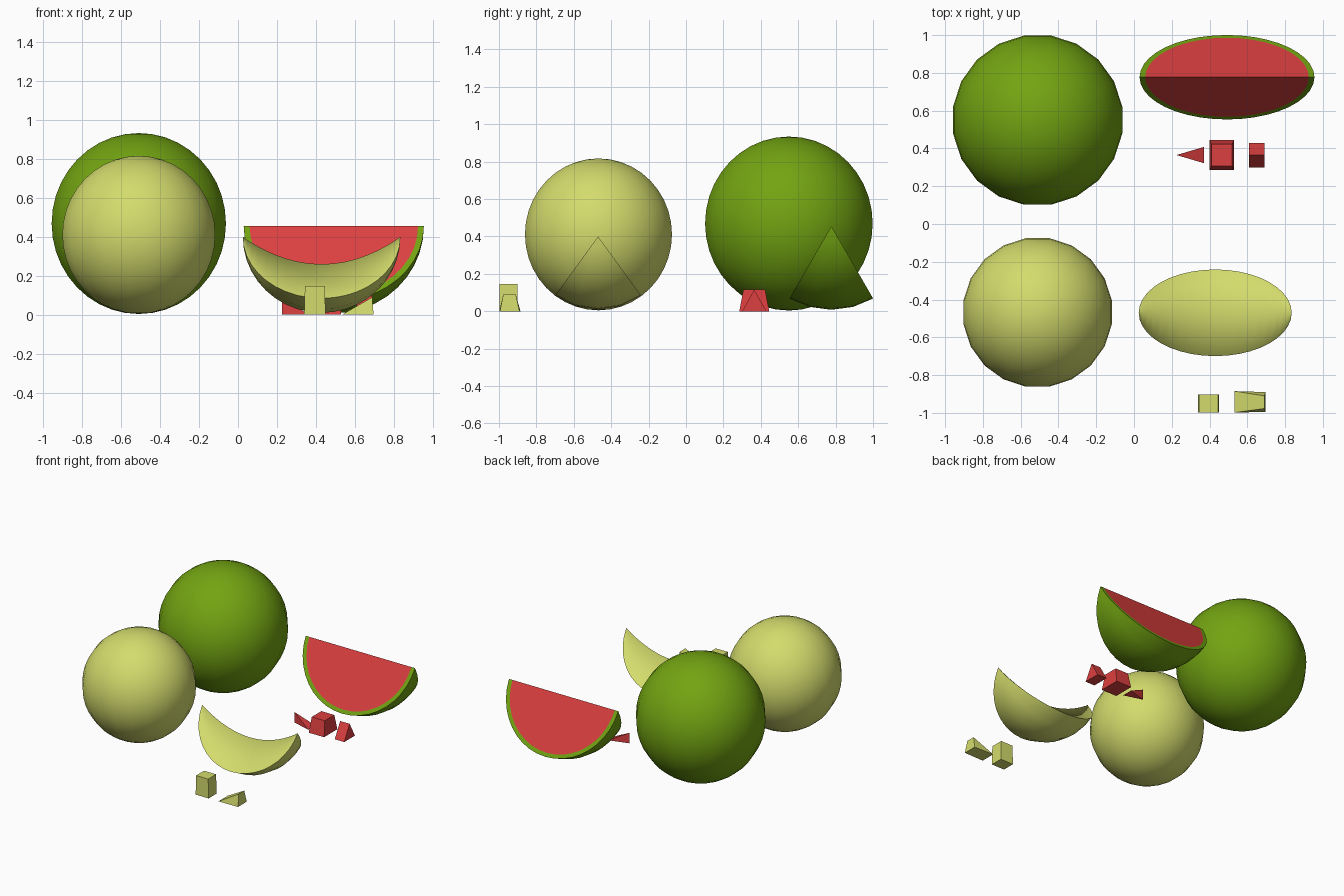
import bpy, bmesh, math
from mathutils import Matrix

if "Cube" in bpy.data.objects:
    bpy.data.objects.remove(bpy.data.objects["Cube"])


def material(name, rgb):
    m = bpy.data.materials.new(name)
    m.diffuse_color = (*rgb, 1)
    m.use_nodes = True
    m.node_tree.nodes["Principled BSDF"].inputs["Base Color"].default_value = m.diffuse_color
    return m


GREEN = material("green_rind", (0.17, 0.37, 0.006))
RED = material("red_flesh", (0.72, 0.05, 0.05))
YELLOW = material("pale_yellow_green", (0.65, 0.71, 0.15))


def finish(bm, name, mats, smooth=False, sharp=40):
    bmesh.ops.recalc_face_normals(bm, faces=bm.faces)
    for f in bm.faces:
        f.smooth = smooth
    for e in bm.edges:
        if len(e.link_faces) == 2 and e.calc_face_angle(0) > math.radians(sharp):
            e.smooth = False
    me = bpy.data.meshes.new(name)
    bm.to_mesh(me)
    bm.free()
    for m in mats:
        me.materials.append(m)
    ob = bpy.data.objects.new(name, me)
    bpy.context.collection.objects.link(ob)
    return ob, me


def whole_melon(name, mat, center, r, rz):
    bm = bmesh.new()
    bmesh.ops.create_uvsphere(bm, u_segments=20, v_segments=20, radius=1,
                              matrix=Matrix.Rotation(math.radians(9), 4, 'Z'))
    k = 1 / math.cos(math.radians(9))
    bmesh.ops.scale(bm, vec=(r * k, r * k, rz), verts=bm.verts)
    bmesh.ops.translate(bm, vec=center, verts=bm.verts)
    finish(bm, name, [mat], True)


def slice_melon(name, mats, center, rx, r, half, n=20, m=4, rind=0, scoop=0):
    """Sphere wedge with its straight edge on top, along x."""
    cx, cy, cz = center
    bm = bmesh.new()

    def point(i, a, s=1):
        t = math.pi * i / n
        q = s * r * math.sin(t)
        return bm.verts.new((cx - s * rx * math.cos(t), cy + q * math.sin(a), cz - q * math.cos(a)))

    left, right = point(0, 0), point(n, 0)
    arcs = []
    for j in range(m + 1):
        a = half * (2 * j / m - 1)
        arcs.append([left] + [point(i, a) for i in range(1, n)] + [right])

    def bridge(p, q, idx=0):
        for i in range(n):
            loop = list(dict.fromkeys((p[i], p[i + 1], q[i + 1], q[i])))
            if len(loop) > 2:
                bm.faces.new(loop).material_index = idx

    for p, q in zip(arcs, arcs[1:]):
        bridge(p, q)
    cuts = ((arcs[0], -half), (arcs[-1], half))
    if rind:
        # rind border on both cut faces, flesh inside it
        s = 1 - rind
        il, ir = point(0, 0, s), point(n, 0, s)
        for arc, a in cuts:
            inner = [il] + [point(i, a, s) for i in range(1, n)] + [ir]
            bridge(arc, inner)
            bm.faces.new(inner).material_index = 1
    else:
        # hollowed ridge between the two cut faces
        ridge = [left]
        for i in range(1, n):
            c = math.cos(math.pi * i / n)
            ridge.append(bm.verts.new((cx - rx * c, cy, cz - scoop * (1 - c * c))))
        ridge.append(right)
        for arc, a in cuts:
            bridge(arc, ridge)
    ob, me = finish(bm, name, mats, True)
    if scoop:
        # soft crest along the ridge
        for e in me.edges:
            if all(abs(me.vertices[v].co.y - cy) < 1e-4 for v in e.vertices):
                e.use_edge_sharp = False


def chunk(name, mat, points):
    bm = bmesh.new()
    for p in points:
        bm.verts.new(p)
    bmesh.ops.convex_hull(bm, input=bm.verts)
    bmesh.ops.dissolve_limit(bm, angle_limit=0.02, verts=bm.verts, edges=bm.edges)
    finish(bm, name, [mat])


def frustum(x0, x1, y0, y1, h, ix, iy):
    return ([(x, y, 0) for x in (x0, x1) for y in (y0, y1)] +
            [(x, y, h) for x in (x0 + ix, x1 - ix) for y in (y0 + iy, y1 - iy)])


# Whole fruits
whole_melon("whole_green_melon", GREEN, (-0.51, 0.55, 0.469), 0.448, 0.465)
whole_melon("whole_pale_melon", YELLOW, (-0.51, -0.468, 0.411), 0.393, 0.406)

# Slices
slice_melon("red_slice", [GREEN, RED], (0.4925, 0.777, 0.455), 0.463, 0.447,
            math.radians(30), rind=0.065)
slice_melon("pale_slice", [YELLOW], (0.43, -0.47, 0.40), 0.405, 0.39,
            math.radians(36), scoop=0.14)

# Red chunks: sliver, block and roof-shaped wedge
chunk("red_sliver", RED, [(0.225, 0.365, 0), (0.225, 0.365, 0.08),
                          (0.37, 0.322, 0), (0.37, 0.408, 0)])
chunk("red_block", RED, frustum(0.40, 0.53, 0.285, 0.445, 0.115, 0.01, 0.022))
chunk("red_wedge", RED, [(x, y, z) for x in (0.61, 0.69)
                         for y, z in ((0.30, 0), (0.43, 0), (0.365, 0.115))])

# Pale chunks: block and tapered wedge
chunk("pale_block", YELLOW, frustum(0.34, 0.45, -0.998, -0.902, 0.147, 0.004, 0))
chunk("pale_wedge", YELLOW, [(0.533, -0.998, 0), (0.533, -0.885, 0),
                             (0.697, -0.995, 0), (0.697, -0.89, 0),
                             (0.69, -0.977, 0.09), (0.69, -0.91, 0.09)])
